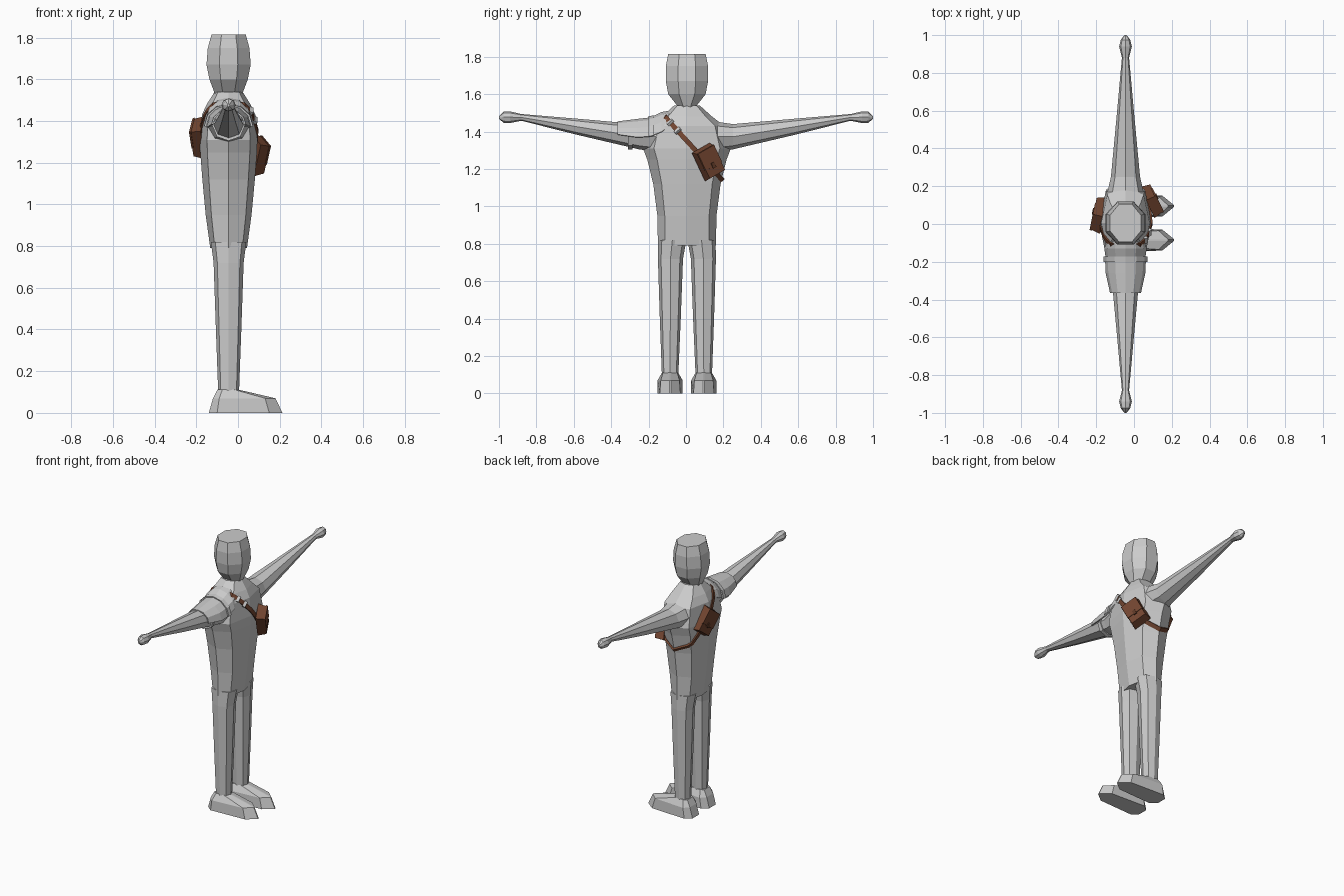
import bpy, bmesh
from math import sin, cos, pi, radians
from mathutils import Vector, Matrix
from mathutils.bvhtree import BVHTree

if "Cube" in bpy.data.objects:
    bpy.data.objects.remove(bpy.data.objects["Cube"])

CX, CY = -0.045, 0.005


def material(name, col):
    m = bpy.data.materials.new(name)
    m.diffuse_color = (*col, 1)
    m.use_nodes = True
    m.node_tree.nodes["Principled BSDF"].inputs["Base Color"].default_value = m.diffuse_color
    return m


leather = material("leather", (0.17, 0.06, 0.03))
dark = material("dark_leather", (0.11, 0.04, 0.02))


def finish(name, bm, mat=None):
    bmesh.ops.recalc_face_normals(bm, faces=bm.faces)
    me = bpy.data.meshes.new(name)
    bm.to_mesh(me)
    ob = bpy.data.objects.new(name, me)
    bpy.context.collection.objects.link(ob)
    if mat:
        me.materials.append(mat)
    return ob


def skin(rings, closed=True, caps=True, loop=False):
    """Bridge a list of point rings into one mesh."""
    bm = bmesh.new()
    vs = [[bm.verts.new(p) for p in r] for r in rings]
    n = len(vs[0])
    pairs = list(zip(vs, vs[1:])) + ([(vs[-1], vs[0])] if loop else [])
    for a, b in pairs:
        for i in range(n if closed else n - 1):
            j = (i + 1) % n
            bm.faces.new((a[i], a[j], b[j], b[i]))
    if caps:
        bm.faces.new(vs[0])
        bm.faces.new(vs[-1])
    bmesh.ops.recalc_face_normals(bm, faces=bm.faces)
    return bm


def oct_z(z, hx, hy, cx=CX, cy=CY, d=0.75):
    """Eight-sided horizontal section, d sets how boxy the diagonals are."""
    k = [(1, 0), (d, d), (0, 1), (-d, d), (-1, 0), (-d, -d), (0, -1), (d, -d)]
    return [Vector((cx + a * hx, cy + b * hy, z)) for a, b in k]


def oct_y(y, z0, z1, hx, d=0.72):
    """Eight-sided section across an arm."""
    k = [(1, 0), (d, d), (0, 1), (-d, d), (-1, 0), (-d, -d), (0, -1), (d, -d)]
    return [Vector((CX + a * hx, y, (z0 + z1) / 2 + b * (z1 - z0) / 2)) for a, b in k]


# torso
torso = skin([oct_z(*r) for r in [
    (0.79, 0.088, 0.155), (0.95, 0.11, 0.158), (1.12, 0.126, 0.18),
    (1.25, 0.136, 0.212), (1.31, 0.138, 0.235), (1.43, 0.128, 0.20),
    (1.48, 0.105, 0.135), (1.54, 0.067, 0.068)]])
tree = BVHTree.FromBMesh(torso)
finish("torso", torso)

# head, with flat panels facing the axes
head = []
for z, hx, hy in [(1.53, 0.066, 0.045), (1.60, 0.092, 0.10), (1.67, 0.106, 0.113),
                  (1.75, 0.10, 0.113), (1.815, 0.082, 0.10)]:
    r = 1 / cos(pi / 8)
    head.append([Vector((CX + r * hx * cos((i + .5) * pi / 4),
                         CY + r * hy * sin((i + .5) * pi / 4), z)) for i in range(8)])
finish("head", skin(head))

for s, side in ((-1, "right"), (1, "left")):
    # arm and hand
    arm = [(0.15, 1.29, 1.455, 0.10), (0.25, 1.305, 1.44, 0.077), (0.57, 1.38, 1.468, 0.047),
           (0.88, 1.458, 1.494, 0.019), (0.94, 1.446, 1.508, 0.034),
           (0.975, 1.447, 1.508, 0.025), (1.0, 1.468, 1.482, 0.006)]
    finish(side + "_arm", skin([oct_y(s * y, a, b, h) for y, a, b, h in arm]))
    # leg
    leg = [(0.82, 0.085, 0.075, 0.078), (0.72, 0.072, 0.067, 0.088),
           (0.40, 0.061, 0.056, 0.089), (0.10, 0.05, 0.044, 0.09)]
    finish(side + "_leg", skin([oct_z(z, hx, hy, cy=CY + s * c) for z, hx, hy, c in leg]))
    # foot with a pointed toe
    foot = []
    for z, sec in [(0, [(-.14, .035), (-.10, .067), (.15, .055), (.213, .004)]),
                   (.07, [(-.12, .035), (-.09, .067), (.13, .05), (.18, .004)]),
                   (.112, [(-.098, .03), (-.075, .043), (-.02, .038), (0, .004)])]:
        out = sec + [(x, -y) for x, y in reversed(sec)]
        foot.append([Vector((x, CY + s * 0.09 + y, z)) for x, y in out])
    finish(side + "_foot", skin(foot))


# shoulder armour plates on the right arm
def plate(name, rings, thick=0.008):
    pts = [[Vector((CX + hx * cos(i * pi / 6), y, z0 + (z1 - z0) * sin(i * pi / 6)))
            for i in range(7)] for y, z0, z1, hx in rings]
    bm = skin(pts, closed=False, caps=False)
    bmesh.ops.solidify(bm, geom=bm.faces[:], thickness=thick)
    finish(name, bm)


plate("upper_arm_plate", [(-.365, 1.385, 1.455, .082), (-.26, 1.37, 1.468, .105),
                          (-.19, 1.375, 1.476, .108)])
plate("shoulder_band", [(-.20, 1.375, 1.482, .117), (-.172, 1.38, 1.487, .117)], 0.012)
plate("shoulder_plate", [(-.18, 1.38, 1.48, .105), (-.13, 1.40, 1.505, .112),
                         (-.09, 1.43, 1.512, .10)])
bm = skin([oct_y(y, 1.305, 1.448, .078) for y in (-.31, -.285)])
finish("arm_strap", bm)

# shoulder strap wrapped around the torso in a tilted plane
mid = Vector((CX, 0.05, 1.30))
u, v = Vector((1, 0, 0)), Vector((0, 0.67, -0.742))
w = u.cross(v)


def on_body(a):
    d = u * cos(a) + v * sin(a)
    hit = tree.ray_cast(mid + d, -d)[0]
    return hit, d


rings = []
for i in range(40):
    p, d = on_body(i * 2 * pi / 40)
    rings.append([p - d * .004 - w * .013, p + d * .009 - w * .013,
                  p + d * .009 + w * .013, p - d * .004 + w * .013])
finish("shoulder_strap", skin(rings, caps=False, loop=True), leather)


def block(name, c, n, t, size, mat=None, taper=1.0):
    """Box with thickness along n and length along t; outer face tapered."""
    n = Vector(n).normalized()
    t = Vector(t)
    t = (t - n * t.dot(n)).normalized()
    m = Matrix((n, t.cross(n), t)).transposed()
    bm = bmesh.new()
    bmesh.ops.create_cube(bm, size=1)
    for q in bm.verts:
        k = taper if q.co.x > 0 else 1
        q.co = Vector(c) + m @ Vector((q.co.x * size[0], q.co.y * size[1] * k,
                                       q.co.z * size[2] * k))
    return finish(name, bm, mat)


# two pouches, each with a flap and a clasp
for side, c, n, t in [("front", (.095, .126, 1.237), (.9, .43, 0), (0, -.5, .87)),
                      ("back", (-.187, .05, 1.32), (-.97, .2, 0), (0, -.62, .78))]:
    c, nv, tv = Vector(c), Vector(n).normalized(), Vector(t)
    tv = (tv - nv * tv.dot(nv)).normalized()
    block(side + "_pouch", c, n, t, (.056, .118, .17), leather, .86)
    block(side + "_pouch_flap", c + nv * .026 + tv * .026, n, t, (.01, .112, .105), leather, .95)
    block(side + "_pouch_clasp", c + nv * .032 - tv * .018, n, t, (.008, .02, .03), dark)

# strap buckles
for i, a in enumerate((-48, -62)):
    p, d = on_body(radians(a))
    block("strap_buckle_%d" % i, p + d * .008, d, v, (.016, .038, .018))
